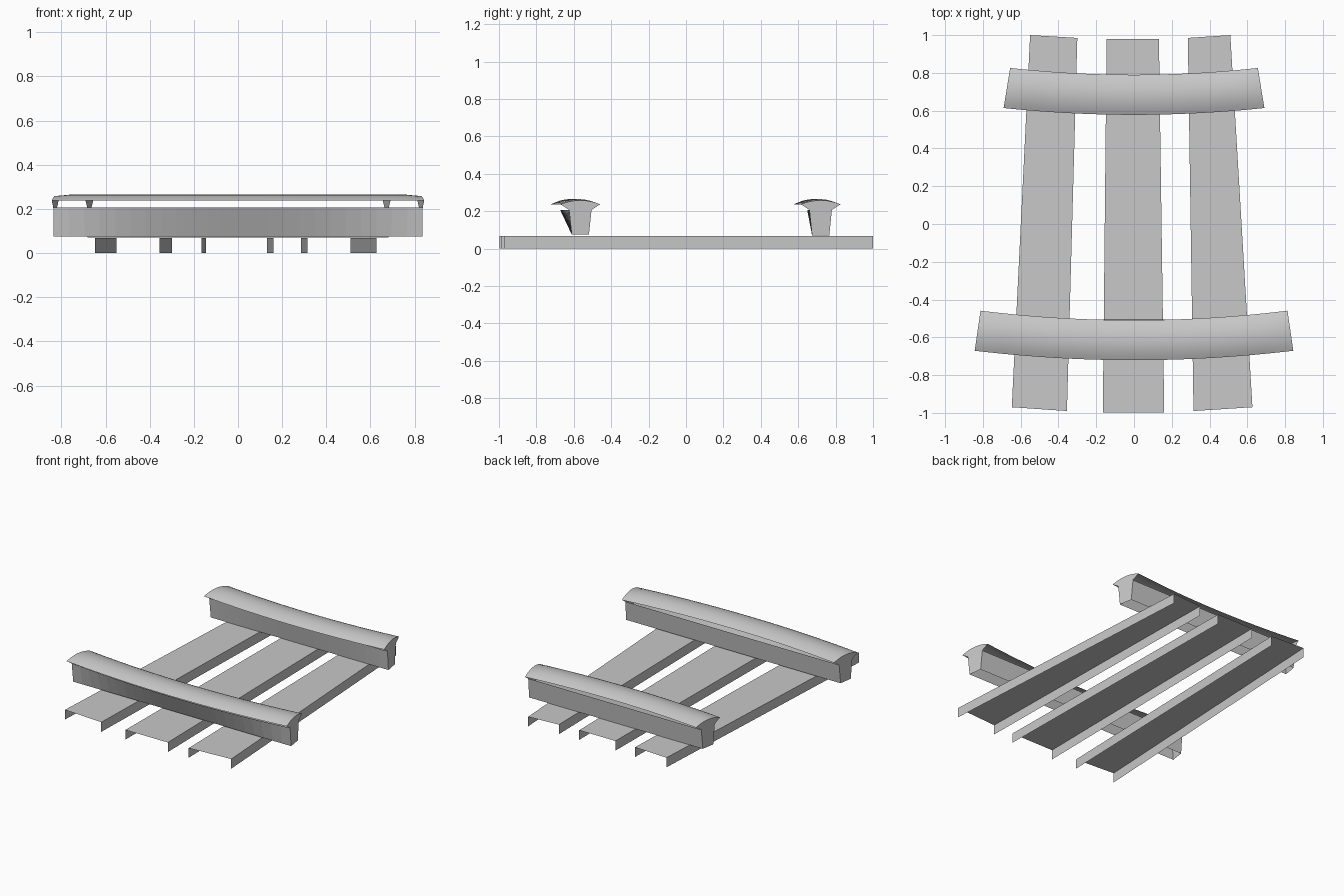
import bpy, bmesh
from mathutils import Vector

cube = bpy.data.objects.get("Cube")
if cube:
    bpy.data.objects.remove(cube, do_unlink=True)

grey = bpy.data.materials.new("plain_grey")
grey.use_nodes = True
colour = (0.58, 0.58, 0.58, 1)
grey.diffuse_color = colour
grey.node_tree.nodes["Principled BSDF"].inputs["Base Color"].default_value = colour


def build(name, strips, polygons=(), inside=None, smooth=False):
    """Make sheets from strips (rows of points) and single polygons, facing away from inside."""
    bm = bmesh.new()
    for rows in strips:
        grid = [[bm.verts.new(p) for p in row] for row in rows]
        for a, b in zip(grid, grid[1:]):
            for i in range(len(a) - 1):
                bm.faces.new((a[i], a[i + 1], b[i + 1], b[i]))
    for poly in polygons:
        bm.faces.new([bm.verts.new(p) for p in poly])
    bm.normal_update()
    for f in bm.faces:
        if f.normal.dot(f.calc_center_median() - Vector(inside)) < 0:
            f.normal_flip()
    mesh = bpy.data.meshes.new(name)
    bm.to_mesh(mesh)
    bm.free()
    mesh.materials.append(grey)
    if smooth:
        mesh.shade_smooth()
    obj = bpy.data.objects.new(name, mesh)
    bpy.context.collection.objects.link(obj)


# Planks: open channels with a top and two side walls
PLANK_TOP = 0.067


def plank(name, front_right, front_left, back_left, back_right):
    def row(a, b):
        return [(*a, 0), (*a, PLANK_TOP), (*b, PLANK_TOP), (*b, 0)]
    middle = (front_right[0] + front_left[0] + back_left[0] + back_right[0]) / 4
    build(name, [[row(front_right, front_left), row(back_right, back_left)]],
          inside=(middle, 0, 0))


plank("right_plank", (-0.647, -0.97), (-0.355, -0.99), (-0.3, 0.985), (-0.55, 1))
plank("middle_plank", (-0.165, -0.997), (0.16, -0.997), (0.132, 0.98), (-0.145, 0.98))
plank("left_plank", (0.315, -0.99), (0.627, -0.97), (0.51, 1), (0.285, 0.985))

# Cross rails: a curved domed cap over a hollow beam, closed by mushroom shaped end plates
DOME = [(-0.106, 0.237), (-0.085, 0.247), (-0.06, 0.256), (-0.03, 0.263), (0, 0.265),
        (0.03, 0.263), (0.06, 0.256), (0.085, 0.247), (0.106, 0.237)]
BEAM_TOP, RIM = 0.207, 0.237
TOP_HALF, LOW_HALF = 0.06, 0.046
STEPS = 24


def rail(name, y_mid, sag, half, tilt, bottom, bulge):
    y_end = y_mid + sag

    def cap_point(t, v, z):
        drop = max(0, abs(t) - 0.91) / 0.09 * 0.25
        return (t * (half - tilt * v), y_mid + sag * t * t + v, z - (z - RIM) * drop)

    params = [-1 + 2 * i / STEPS for i in range(STEPS + 1)]
    build(name + "_cap", [[[cap_point(t, v, z) for v, z in DOME] for t in params]],
          inside=(0, y_mid, -5), smooth=True)

    def wall_row(t, side):
        def point(v, z, push):
            return (t * (half - tilt * v), y_end + v - push * (1 - t * t), z)
        push = bulge if side < 0 else 0
        return [point(side * LOW_HALF, bottom, 0), point(side * TOP_HALF, BEAM_TOP, push)]

    walls = [[wall_row(t, side) for t in params] for side in (-1, 1)]
    plates = []
    for end in (-1, 1):
        foot = [(TOP_HALF, BEAM_TOP), (LOW_HALF, bottom),
                (-LOW_HALF, bottom), (-TOP_HALF, BEAM_TOP)]
        plates.append([cap_point(end, v, z) if z > RIM - 0.001
                       else (end * (half - tilt * v), y_end + v, z)
                       for v, z in DOME + foot])
    build(name + "_beam", walls, plates, inside=(0, y_end, 0.14))


rail("front_rail", -0.615, 0.05, 0.828, 0.145, 0.075, 0.048)
rail("back_rail", 0.684, 0.036, 0.673, 0.165, 0.07, 0.012)
